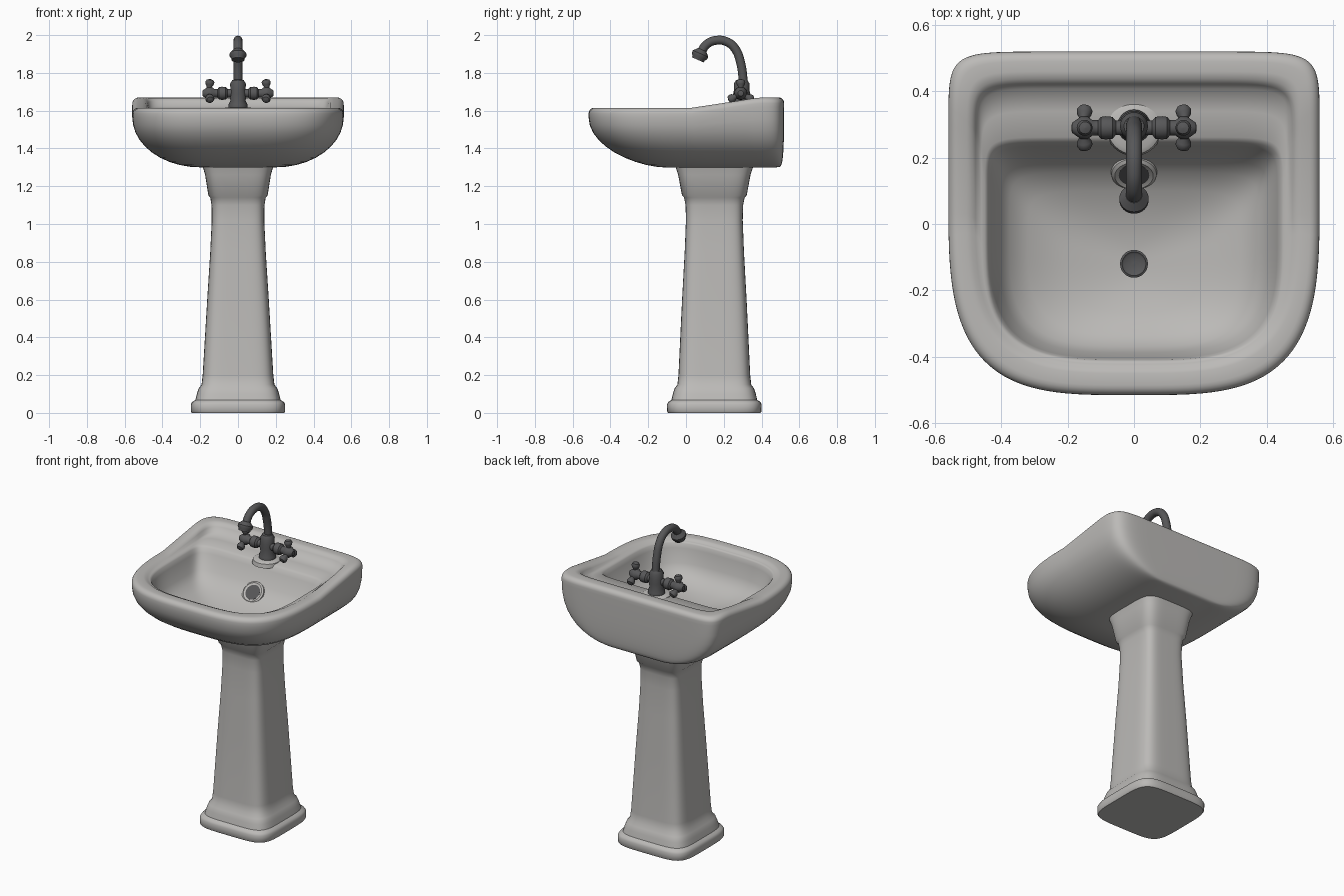
import bpy, bmesh, math
from mathutils import Matrix, Vector

if "Cube" in bpy.data.objects:
    bpy.data.objects.remove(bpy.data.objects["Cube"])

def material(name, col):
    m = bpy.data.materials.new(name)
    m.diffuse_color = (*col, 1)
    m.use_nodes = True
    m.node_tree.nodes["Principled BSDF"].inputs["Base Color"].default_value = m.diffuse_color
    return m

CERAMIC = material("ceramic", (0.50, 0.49, 0.475))
METAL = material("dark_metal", (0.095, 0.095, 0.098))

def finish(ob, mat, angle=40):
    ob.data.materials.clear()
    ob.data.materials.append(mat)
    bpy.ops.object.select_all(action='DESELECT')
    ob.select_set(True)
    bpy.context.view_layer.objects.active = ob
    bpy.ops.object.shade_smooth_by_angle(angle=math.radians(angle))
    return ob

def loft(name, rings, mat, matrix=None, angle=40):
    """Skin a list of closed point loops and cap both ends."""
    bm = bmesh.new()
    loops = [[bm.verts.new(p) for p in r] for r in rings]
    n = len(loops[0])
    for a, b in zip(loops, loops[1:]):
        for i in range(n):
            j = (i + 1) % n
            bm.faces.new((a[i], a[j], b[j], b[i]))
    bm.faces.new(loops[0][::-1])
    bm.faces.new(loops[-1])
    bmesh.ops.recalc_face_normals(bm, faces=bm.faces)
    me = bpy.data.meshes.new(name)
    bm.to_mesh(me)
    bm.free()
    ob = bpy.data.objects.new(name, me)
    bpy.context.collection.objects.link(ob)
    if matrix:
        ob.matrix_world = matrix
    return finish(ob, mat, angle)

def lathe(name, profile, mat, loc, axis=(0, 0, 1), seg=32):
    rings = [[(r * math.cos(2 * math.pi * i / seg), r * math.sin(2 * math.pi * i / seg), z)
              for i in range(seg)] for r, z in profile]
    rot = Vector((0, 0, 1)).rotation_difference(Vector(axis)).to_matrix().to_4x4()
    return loft(name, rings, mat, Matrix.Translation(loc) @ rot)

def outline(a, yf, yb, nf, nb, zfun, split=0.6, seg=128):
    """Superellipse with its own roundness for the front and back halves."""
    cy = yf + split * (yb - yf)
    pts = []
    for i in range(seg):
        t = 2 * math.pi * (i + 0.5) / seg
        c, s = math.cos(t), math.sin(t)
        n, b = (nb, yb - cy) if s > 0 else (nf, cy - yf)
        x = a * math.copysign(abs(c) ** (2 / n), c)
        y = cy + b * math.copysign(abs(s) ** (2 / n), s)
        pts.append((x, y, zfun(y)))
    return pts

def rise(y):
    """Extra rim height toward the back."""
    t = min(max((y - 0.03) / 0.40, 0), 1)
    return 0.055 * t * t * (3 - 2 * t)

def basin_ring(a, yf, yb, z, k):
    f = min(a / 0.44, 1)
    return outline(a, yf, yb, 2 + 1.5 * f, 2 + 8 * f * f, lambda y: z + k * rise(y))

# Basin underside follows a quarter ellipse, then the outer lip a quarter circle
rings = []
for i in range(11):
    t = math.radians(9 * i)
    s = math.sin(t)
    rings.append(outline(0.20 + 0.36 * s, -0.12 - 0.396 * s ** 1.25, 0.48 + 0.04 * s ** 0.4,
                         3.5, 10, lambda y: 1.565 - 0.265 * math.cos(t) + (i / 10) ** 6 * rise(y)))
for i in range(6):
    t = math.radians(18 * i)
    d = 0.03 * (1 - math.cos(t))
    rings.append(basin_ring(0.56 - d, -0.516 + d, 0.52 - d, 1.585 + 0.03 * math.sin(t), 1))
# Inner rim, sunken deck and bowl: half width, back y, z, share of rim rise
for a, yb, z, k in [
        (0.505, 0.460, 1.615, 1), (0.490, 0.438, 1.612, 1), (0.478, 0.422, 1.606, 0.8),
        (0.470, 0.408, 1.603, 0.35), (0.460, 0.34, 1.601, 0.2), (0.450, 0.262, 1.600, 0.1),
        (0.441, 0.247, 1.592, 0), (0.432, 0.235, 1.565, 0), (0.405, 0.19, 1.48, 0),
        (0.375, 0.155, 1.44, 0), (0.32, 0.10, 1.405, 0), (0.21, 0.01, 1.373, 0),
        (0.045, -0.075, 1.355, 0)]:
    rings.append(basin_ring(a, -0.137 - 0.62 * a, yb, z, k))
loft("basin", rings, CERAMIC, angle=60)

# Pedestal: half width and height, slightly deeper than wide toward the top
pedestal = [(0.245, 0), (0.25, 0.008), (0.25, 0.045), (0.243, 0.058), (0.226, 0.068), (0.218, 0.10),
            (0.208, 0.13), (0.193, 0.15), (0.187, 0.20), (0.163, 0.60), (0.147, 0.85), (0.139, 1.02),
            (0.140, 1.10), (0.147, 1.14), (0.157, 1.152), (0.174, 1.26), (0.19, 1.315)]
loft("pedestal", [outline(a, 0.15 - a * (1 + 0.08 * z), 0.15 + a * (1 + 0.08 * z), 5, 5,
                          lambda y: z, 0.5, 96) for a, z in pedestal], CERAMIC)

# Drain and overflow
lathe("drain", [(0.042, 0), (0.042, 0.008), (0.036, 0.011), (0.03, 0.006), (0.004, 0.006)],
      METAL, (0, -0.12, 1.353))
slope = (0, -0.72, 0.69)
lathe("overflow_ring", [(0.072, -0.02), (0.068, 0.004), (0.058, 0.010), (0.046, 0.006)],
      CERAMIC, (0, 0.152, 1.445), slope)
lathe("overflow_hole", [(0.046, -0.01), (0.046, 0.007), (0.004, 0.007)],
      METAL, (0, 0.152, 1.445), slope)

# Tap body on a ceramic boss
FY = 0.29
lathe("tap_boss", [(0.085, -0.02), (0.08, 0.004), (0.066, 0.012), (0.004, 0.012)],
      CERAMIC, (0, FY, 1.605))
lathe("tap_body", [(0.050, 0), (0.050, 0.02), (0.040, 0.04), (0.046, 0.075), (0.040, 0.10),
                   (0.042, 0.13), (0.030, 0.15), (0.004, 0.155)],
      METAL, (0, FY + 0.005, 1.612))

# Arms and three-spoked handles
HZ = 1.692
for side, label in ((-1, "left"), (1, "right")):
    lathe(label + "_arm", [(0.022, 0), (0.022, 0.055), (0.033, 0.065), (0.035, 0.085), (0.033, 0.10),
                           (0.023, 0.108), (0.023, 0.125), (0.034, 0.14), (0.034, 0.16),
                           (0.015, 0.187), (0.003, 0.189)],
          METAL, (0, FY, HZ), (side, 0, 0))
    for k in range(3):
        ang = math.radians(90 + 120 * k)
        axis = Vector((-0.12 * side, math.cos(ang), math.sin(ang))).normalized()
        lathe(f"{label}_handle_spoke_{k + 1}",
              [(0.013, 0), (0.014, 0.035), (0.022, 0.048), (0.024, 0.06), (0.018, 0.071), (0.003, 0.076)],
              METAL, (side * 0.156, FY, HZ), axis, 20)

# Gooseneck spout
cu = bpy.data.curves.new("spout", 'CURVE')
cu.dimensions = '3D'
cu.bevel_depth = 0.0235
cu.bevel_resolution = 6
cu.use_fill_caps = True
path = [(0.305, 1.74), (0.290, 1.85), (0.262, 1.925), (0.222, 1.962), (0.165, 1.973),
        (0.112, 1.953), (0.076, 1.905)]
sp = cu.splines.new('BEZIER')
sp.bezier_points.add(len(path) - 1)
for bp, (y, z) in zip(sp.bezier_points, path):
    bp.co = (0, y, z)
    bp.handle_left_type = bp.handle_right_type = 'AUTO'
spout = bpy.data.objects.new("spout", cu)
bpy.context.collection.objects.link(spout)
bpy.ops.object.select_all(action='DESELECT')
spout.select_set(True)
bpy.context.view_layer.objects.active = spout
bpy.ops.object.convert(target='MESH')
finish(bpy.context.view_layer.objects.active, METAL)

# Spout head
lathe("spout_head", [(0.024, -0.022), (0.044, 0.0), (0.044, 0.014), (0.035, 0.026),
                     (0.034, 0.036), (0.004, 0.036)],
      METAL, (0, 0.077, 1.902), (0, -0.4, -0.92))
